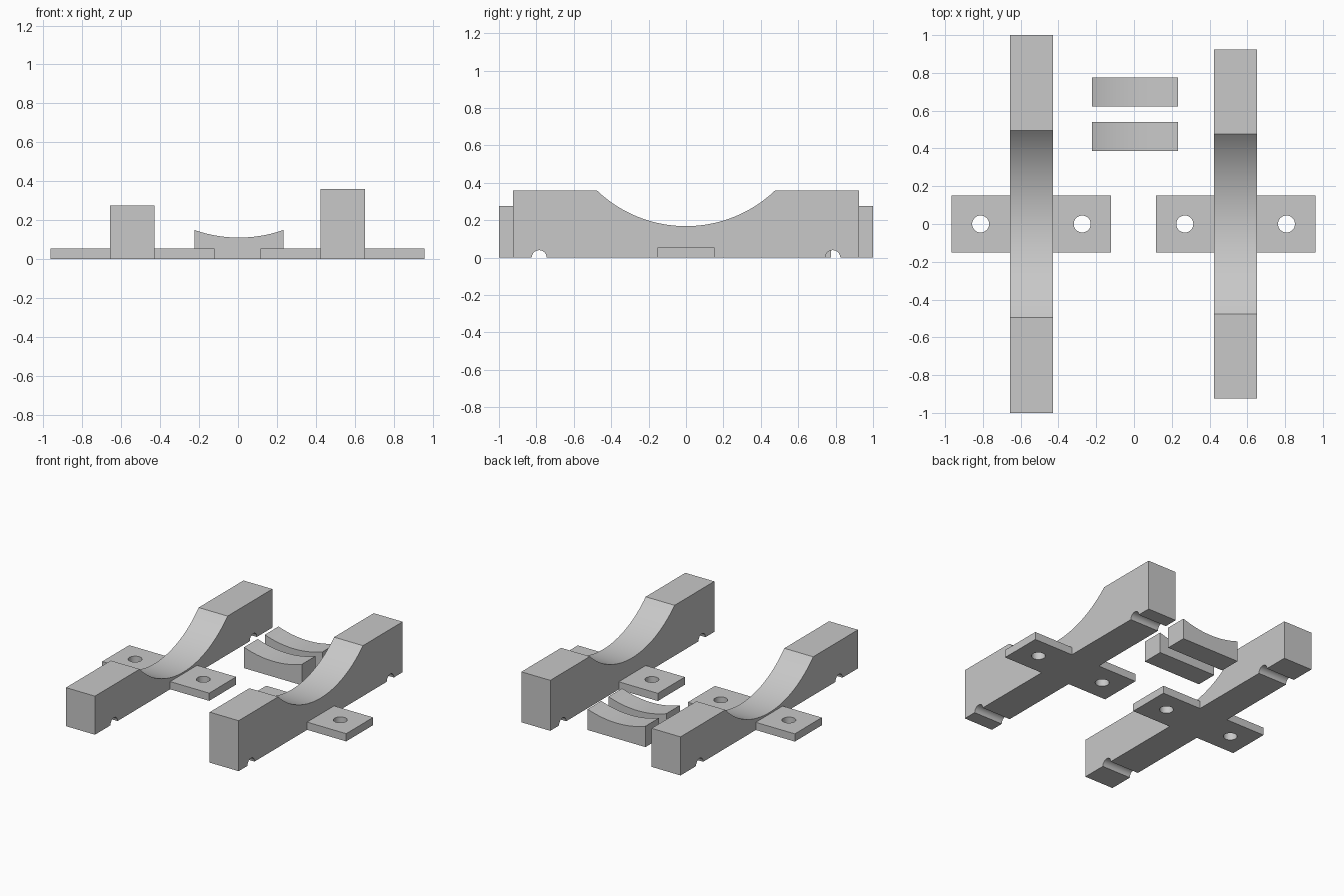
import bpy, bmesh
from math import sin, cos, pi, sqrt, asin, radians
from mathutils import Vector

cube = bpy.data.objects.get("Cube")
if cube:
    bpy.data.objects.remove(cube, do_unlink=True)

# One plain grey for every part
grey = bpy.data.materials.new("plain grey")
grey.use_nodes = True
colour = (0.58, 0.58, 0.58, 1)
grey.diffuse_color = colour
grey.node_tree.nodes["Principled BSDF"].inputs["Base Color"].default_value = colour


def arc(u, v, radius, start, end, steps):
    """Points along a circular arc, angles in radians."""
    angles = [start + (end - start) * i / steps for i in range(steps + 1)]
    return [(u + radius * cos(a), v + radius * sin(a)) for a in angles]


def prism(name, outline, axis, low, high, hole=None):
    """Extrude a flat outline, with an optional hole, along one axis."""
    def place(u, v):
        return {"x": (low, u, v), "y": (u, low, v), "z": (u, v, low)}[axis]

    bm = bmesh.new()
    loops = [[bm.verts.new(place(*p)) for p in pts] for pts in (outline, hole) if pts]
    if hole:
        edges = [bm.edges.new((ring[i - 1], ring[i]))
                 for ring in loops for i in range(len(ring))]
        bmesh.ops.triangle_fill(bm, use_beauty=True, edges=edges)
    else:
        bm.faces.new(loops[0])
    grown = bmesh.ops.extrude_face_region(bm, geom=bm.faces[:], use_keep_orig=True)
    step = Vector([high - low if a == axis else 0 for a in "xyz"])
    moved = [g for g in grown["geom"] if isinstance(g, bmesh.types.BMVert)]
    bmesh.ops.translate(bm, verts=moved, vec=step)
    bmesh.ops.recalc_face_normals(bm, faces=bm.faces[:])

    mesh = bpy.data.meshes.new(name)
    bm.to_mesh(mesh)
    bm.free()
    mesh.materials.append(grey)
    mesh.shade_smooth()
    mesh.set_sharp_from_angle(angle=radians(30))
    obj = bpy.data.objects.new(name, mesh)
    bpy.context.collection.objects.link(obj)
    return obj


def hollow(centre, top, half, radius):
    """Circular dip from +half to -half below the given top height."""
    spread = asin(half / radius)
    rise = sqrt(radius ** 2 - half ** 2)
    return arc(centre, top + rise, radius, -pi / 2 + spread, -pi / 2 - spread, 48)


RADIUS = 0.69
NOTCH_Y, NOTCH_R = 0.785, 0.04


def cradle(side, x, length, height, half):
    """Scooped bar with two cable notches below and a drilled lug each side."""
    end, wide = length / 2, 0.114
    outline = [(-end, 0)]
    for y in (-NOTCH_Y, NOTCH_Y):
        outline += arc(y, 0, NOTCH_R, pi, 0, 16)
    outline += [(end, 0), (end, height)]
    outline += hollow(0, height, half, RADIUS)
    outline.append((-end, height))
    prism(side + "_cradle_bar", outline, "x", x - wide, x + wide)

    for label, s in (("outer", 1 if x > 0 else -1), ("inner", -1 if x > 0 else 1)):
        near, far = x + s * wide, x + s * 0.422
        lug = [(near, -0.152), (far, -0.152), (far, 0.152), (near, 0.152)]
        hole = arc(x + s * 0.269, 0, 0.045, 0, 2 * pi, 32)[:-1]
        prism(f"{side}_{label}_lug", lug, "z", 0, 0.055, hole)


# The two cradles: a long low one and a short tall one
cradle("low", -0.543, 2.0, 0.275, 0.495)
cradle("tall", 0.538, 1.848, 0.36, 0.477)

# Two small saddle blocks with a curved top
for label, y in (("front", 0.464), ("back", 0.698)):
    mid, half = 0.005, 0.228
    outline = [(mid - half, 0), (mid + half, 0)] + hollow(mid, 0.149, half, RADIUS)
    prism(label + "_saddle_block", outline, "y", y - 0.077, y + 0.077)
